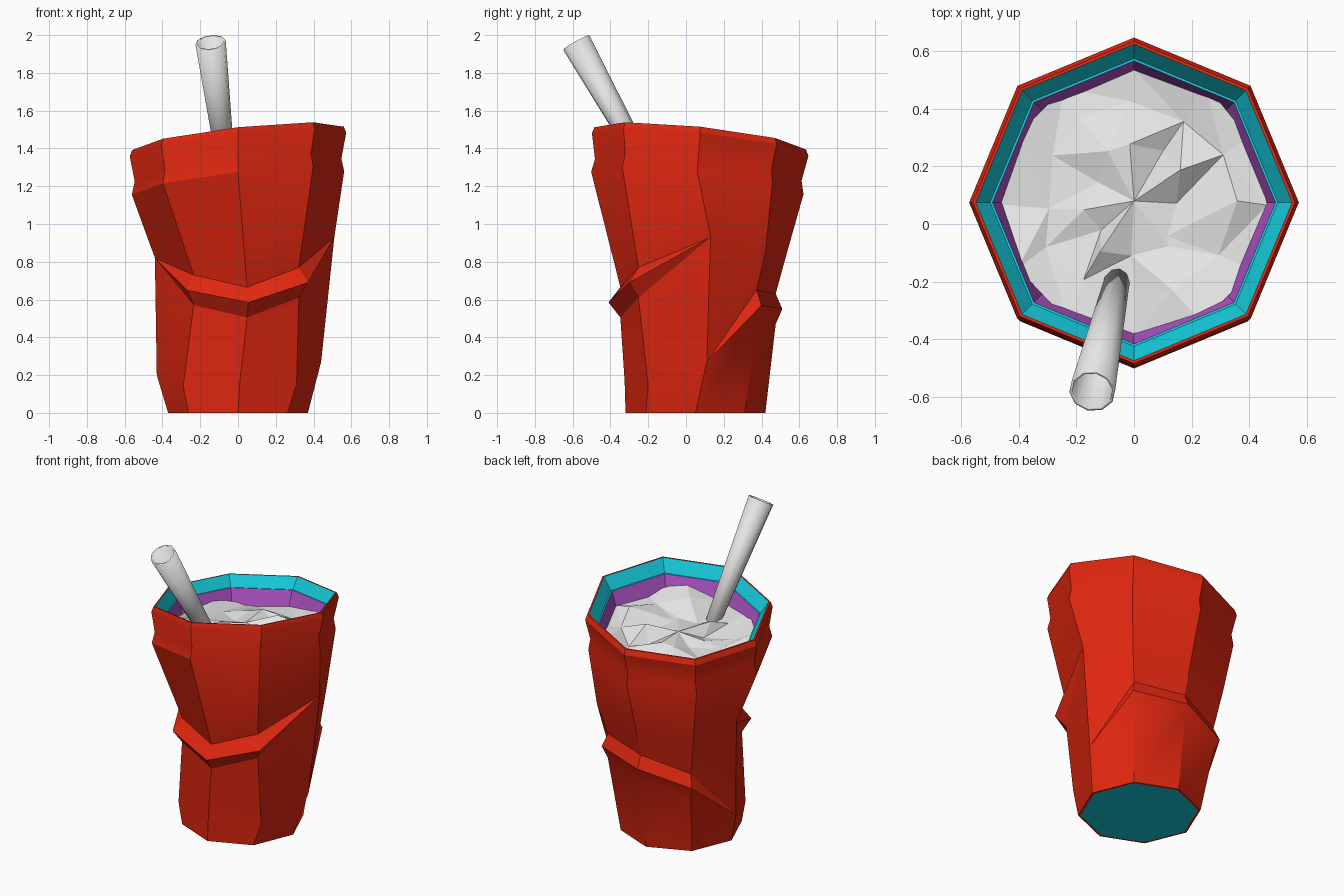
import bpy, bmesh, math, random
from mathutils import Vector

random.seed(4)
cube = bpy.data.objects.get("Cube")
if cube:
    bpy.data.objects.remove(cube)

SIDES = 8


def material(name, rgb):
    mat = bpy.data.materials.new(name)
    mat.use_nodes = True
    mat.diffuse_color = (*rgb, 1)
    mat.node_tree.nodes["Principled BSDF"].inputs["Base Color"].default_value = (*rgb, 1)
    return mat


red = material("red", (.75, .02, .005))
cyan = material("cyan", (.008, .6, .72))
purple = material("purple", (.46, .09, .6))
white = material("white", (.78, .78, .78))


def make_object(name, bm, materials, smooth):
    mesh = bpy.data.meshes.new(name)
    bm.to_mesh(mesh)
    bm.free()
    obj = bpy.data.objects.new(name, mesh)
    bpy.context.collection.objects.link(obj)
    for mat in materials:
        mesh.materials.append(mat)
    if smooth:
        bpy.ops.object.select_all(action='DESELECT')
        obj.select_set(True)
        bpy.context.view_layer.objects.active = obj
        bpy.ops.object.shade_smooth_by_angle(angle=math.radians(30))
    return obj


def tilted(x, y, z):
    """The whole upper part of the cup leans by the same plane."""
    return Vector((x, y, z + .11 * x - .105 * (y - .08)))


def ring(radius, z, cy=.075, lean=True, count=SIDES):
    points = []
    for i in range(count):
        a = math.tau * i / count
        x, y = radius * math.cos(a), cy + radius * math.sin(a)
        points.append(tilted(x, y, z) if lean else Vector((x, y, z)))
    return points


def fold(points, lips, pinch):
    """Three rings of a crumple: undercut, lip and shoulder.
    Corners that are not lips stay single, so the crease fades out there."""
    rings = []
    for scale, rise in ((pinch, -.08), (1, 0), (pinch, .08)):
        level = []
        for i, p in enumerate(points):
            p = Vector(p)
            if i in lips:
                p = Vector((p.x * scale, .07 + (p.y - .07) * scale, p.z + rise))
            level.append(p)
        rings.append(level)
    return rings


# Corners run anticlockwise from the +x side
back_fold = fold([(.44, .11, .27), (.34, .4, .57), (0, .51, .55), (-.33, .41, .47),
                  (-.43, .09, .2), (-.29, -.21, .14), (.01, -.325, .17), (.31, -.2, .15)],
                 {1, 2, 3}, .92)
front_fold = fold([(.51, .13, .93), (.36, .42, .85), (0, .535, .85), (-.35, .42, .82),
                   (-.44, .1, .82), (-.27, -.3, .65), (.055, -.41, .585), (.37, -.3, .69)],
                  {5, 6, 7}, .87)

# Cup: outside from the base up, over the rim and down the inside
levels = [(ring(.355, 0, .05, False), 0), (ring(.37, 0, .05, False), 0)]
levels += [(r, 0) for r in back_fold + front_fold]
levels += [(ring(.562, 1.215, .06), 0), (ring(.547, 1.285, .065), 0),
           (ring(.573, 1.42), 0), (ring(.56, 1.453), 0), (ring(.55, 1.453), 0),
           (ring(.5, 1.38), 1), (ring(.492, 1.38), 1),
           (ring(.46, 1.28), 2), (ring(.4, 1.12), 2)]

bm = bmesh.new()
loops = [[bm.verts.new(p) for p in points] for points, _ in levels]
for k in range(1, len(loops)):
    for i in range(SIDES):
        j = (i + 1) % SIDES
        face = bm.faces.new((loops[k - 1][i], loops[k - 1][j], loops[k][j], loops[k][i]))
        face.material_index = levels[k][1]
base = bm.faces.new(loops[0])
base.material_index = 1
floor = bm.faces.new(loops[-1])
floor.material_index = 2
bmesh.ops.remove_doubles(bm, verts=bm.verts, dist=.0005)
bmesh.ops.recalc_face_normals(bm, faces=bm.faces)
make_object("cup", bm, [red, cyan, purple], True)

# Crushed ice: a faceted disc with uneven heights
bm = bmesh.new()
count = 12
rows = []
for radius in (.47, .33, .17):
    row = []
    for p in ring(radius, 1.3, count=count):
        wobble = .012 if radius > .4 else .035
        p += Vector((random.uniform(-wobble, wobble), random.uniform(-wobble, wobble),
                     random.uniform(-.045, .045)))
        row.append(bm.verts.new(p))
    rows.append(row)
centre = bm.verts.new((0, .08, 1.3))
for i in range(count):
    j = (i + 1) % count
    for outer, inner in zip(rows, rows[1:]):
        a, b, c, d = outer[i], outer[j], inner[j], inner[i]
        if random.random() < .5:
            a, b, c, d = b, c, d, a
        bm.faces.new((a, b, c))
        bm.faces.new((a, c, d))
    bm.faces.new((rows[-1][i], rows[-1][j], centre))
# Merge neighbouring facets into larger flat lumps
bmesh.ops.dissolve_limit(bm, angle_limit=math.radians(8), verts=bm.verts, edges=bm.edges)
bmesh.ops.recalc_face_normals(bm, faces=bm.faces)
make_object("ice", bm, [white], False)

# Straw: a leaning, tapered open tube
low, high = Vector((-.045, -.135, 1.16)), Vector((-.145, -.58, 1.96))
axis = high - low
bm = bmesh.new()
bmesh.ops.create_cone(bm, cap_ends=False, segments=10, radius1=.04, radius2=.081,
                      depth=axis.length)
straw = make_object("straw", bm, [white], True)
straw.location = (low + high) / 2
straw.rotation_euler = axis.to_track_quat('Z', 'Y').to_euler()
wall = straw.modifiers.new("wall", 'SOLIDIFY')
wall.thickness = .01
wall.offset = -1
